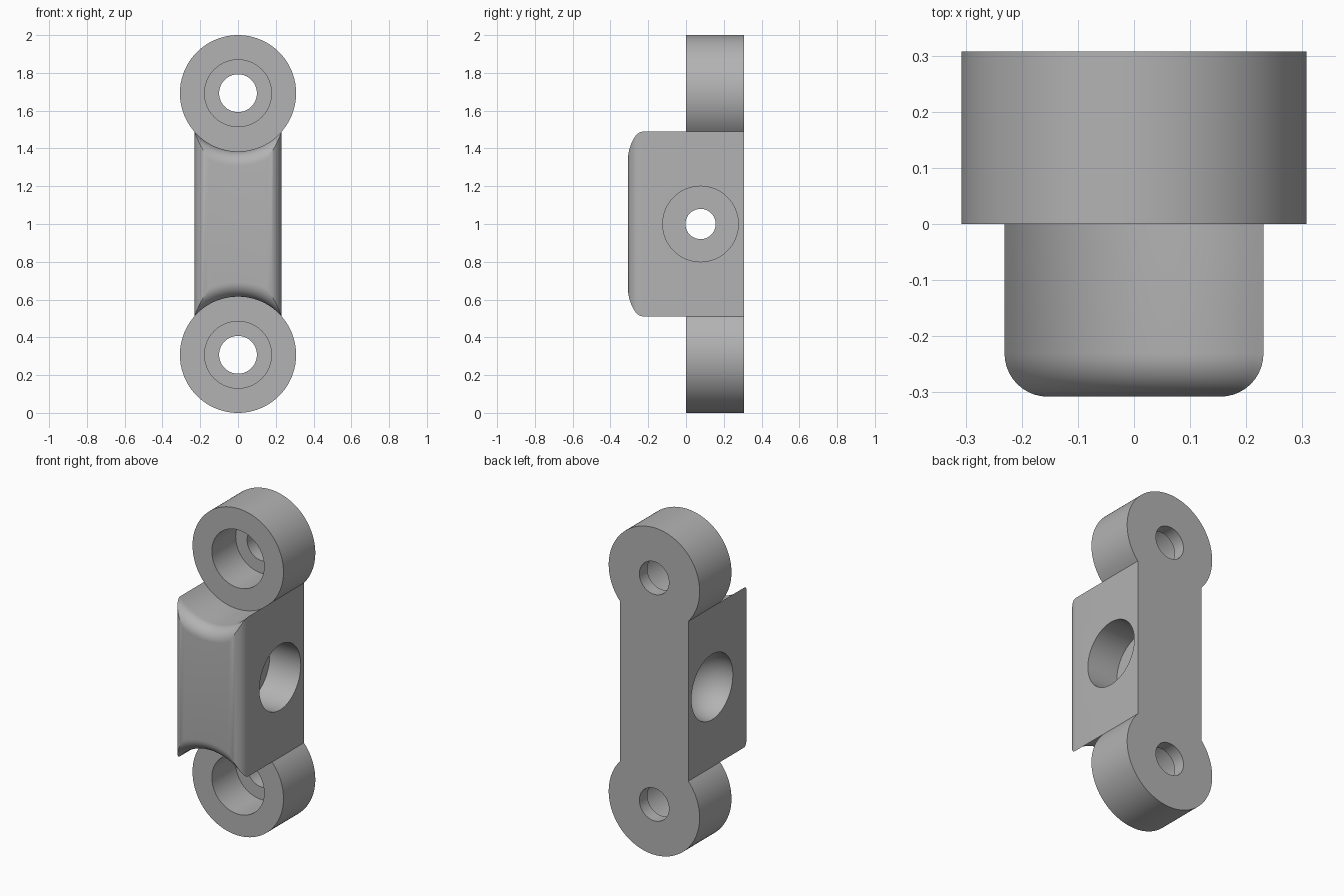
import bpy, bmesh
from math import sin, cos, asin, pi
from mathutils import Matrix, Vector

if "Cube" in bpy.data.objects:
    bpy.data.objects.remove(bpy.data.objects["Cube"], do_unlink=True)

U = 2 / 26                       # design unit
LUG_R, HALF_W, FILLET = 4 * U, 3 * U, U
LUG_Z = (LUG_R, 2 - LUG_R)       # lower and upper lug centres
BACK, FRONT = 4 * U, -4 * U
STEPS = 24

grey = bpy.data.materials.new("plain grey")
grey.use_nodes = True
grey.diffuse_color = (0.45, 0.45, 0.45, 1)
grey.node_tree.nodes["Principled BSDF"].inputs["Base Color"].default_value = grey.diffuse_color


def make_object(name, bm):
    bmesh.ops.recalc_face_normals(bm, faces=bm.faces)
    mesh = bpy.data.meshes.new(name)
    bm.to_mesh(mesh)
    bm.free()
    mesh.materials.append(grey)
    obj = bpy.data.objects.new(name, mesh)
    bpy.context.collection.objects.link(obj)
    return obj


def arc(radius, start, end, z, steps):
    """Points on a circle in the xz plane; angle 0 points up."""
    angles = [start + (end - start) * i / steps for i in range(steps + 1)]
    return [(radius * sin(a), z + radius * cos(a)) for a in angles]


def block_outline(radius, half_w):
    """Rectangle whose top and bottom are scooped by the lug circles."""
    a = asin(half_w / radius)
    return (arc(radius, pi + a, pi - a, LUG_Z[1], STEPS)
            + arc(radius, a, -a, LUG_Z[0], STEPS))


def link_outline():
    """Two round lugs joined by a straight bar."""
    a = asin(HALF_W / LUG_R)
    return (arc(LUG_R, a - pi, pi - a, LUG_Z[1], 3 * STEPS)
            + arc(LUG_R, a, 2 * pi - a, LUG_Z[0], 3 * STEPS))


def ring(bm, outline, y):
    return [bm.verts.new((x, y, z)) for x, z in outline]


def bridge(bm, a, b):
    n = len(a)
    for i in range(n):
        bm.faces.new((a[i], a[(i + 1) % n], b[(i + 1) % n], b[i]))


def revolve(name, profile, origin, axis):
    """Closed cutter spun from (radius, depth) points along an axis."""
    bm = bmesh.new()
    rings = [[bm.verts.new((r * cos(2 * pi * i / 96), r * sin(2 * pi * i / 96), d))
              for i in range(96)] for r, d in profile]
    for a, b in zip(rings, rings[1:]):
        bridge(bm, a, b)
    bm.faces.new(rings[0])
    bm.faces.new(rings[-1])
    turn = Vector((0, 0, 1)).rotation_difference(Vector(axis)).to_matrix().to_4x4()
    bm.transform(Matrix.Translation(origin) @ turn)
    cutter = make_object(name, bm)
    cutter.hide_render = True
    cutter.hide_viewport = True
    return cutter


# Rear link with two lugs
bm = bmesh.new()
rear, middle = (ring(bm, link_outline(), y) for y in (BACK, 0))
bm.faces.new(rear)
bridge(bm, rear, middle)

# Front block, with its front edges rounded by shrinking slices
rounding = [i / 10 * pi / 2 for i in range(11)]
slices = [ring(bm, block_outline(LUG_R, HALF_W), 0)]
for t in rounding:
    inset = FILLET * (1 - cos(t))
    slices.append(ring(bm, block_outline(LUG_R + inset, HALF_W - inset),
                       FRONT + FILLET * (1 - sin(t))))
for a, b in zip(slices, slices[1:]):
    bridge(bm, a, b)
bm.faces.new(slices[-1])

# Front faces of the lugs
half, inner = len(middle) // 2, len(slices[0]) // 2
bm.faces.new(middle[:half] + slices[0][1:inner - 1][::-1])
bm.faces.new(middle[half:] + slices[0][inner + 1:-1][::-1])
bmesh.ops.remove_doubles(bm, verts=bm.verts, dist=0.0002)
bracket = make_object("link_bracket", bm)

# Counterbored screw holes in the lugs
PAST = 0.1
screw = [(0.177, -PAST), (0.177, 3 * U), (0.1, 3 * U), (0.1, 4 * U + PAST)]
cutters = [revolve("screw_hole_cutter", screw, (0, 0, z), (0, 1, 0)) for z in LUG_Z]

# Cross hole: flat recess on one side, round socket on the other
SEAT, PIN, DEPTH = 0.2, 0.08, 0.21
cross = [(SEAT, -PAST), (SEAT, DEPTH), (PIN, DEPTH)]
start = asin(PIN / SEAT)
for i in range(STEPS + 1):
    t = start + (pi / 2 - start) * i / STEPS
    cross.append((SEAT * sin(t), 2 * HALF_W - SEAT * cos(t)))
cross.append((SEAT, 2 * HALF_W + PAST))
cutters.append(revolve("cross_hole_cutter", cross, (HALF_W, U, 1), (-1, 0, 0)))

# Cut the holes and smooth the round surfaces
bpy.context.view_layer.objects.active = bracket
bracket.select_set(True)
for cutter in cutters:
    cut = bracket.modifiers.new("hole", 'BOOLEAN')
    cut.object, cut.operation, cut.solver = cutter, 'DIFFERENCE', 'EXACT'
    bpy.ops.object.modifier_apply(modifier=cut.name)
    bpy.data.objects.remove(cutter, do_unlink=True)
bpy.ops.object.shade_smooth_by_angle(angle=pi / 6)
